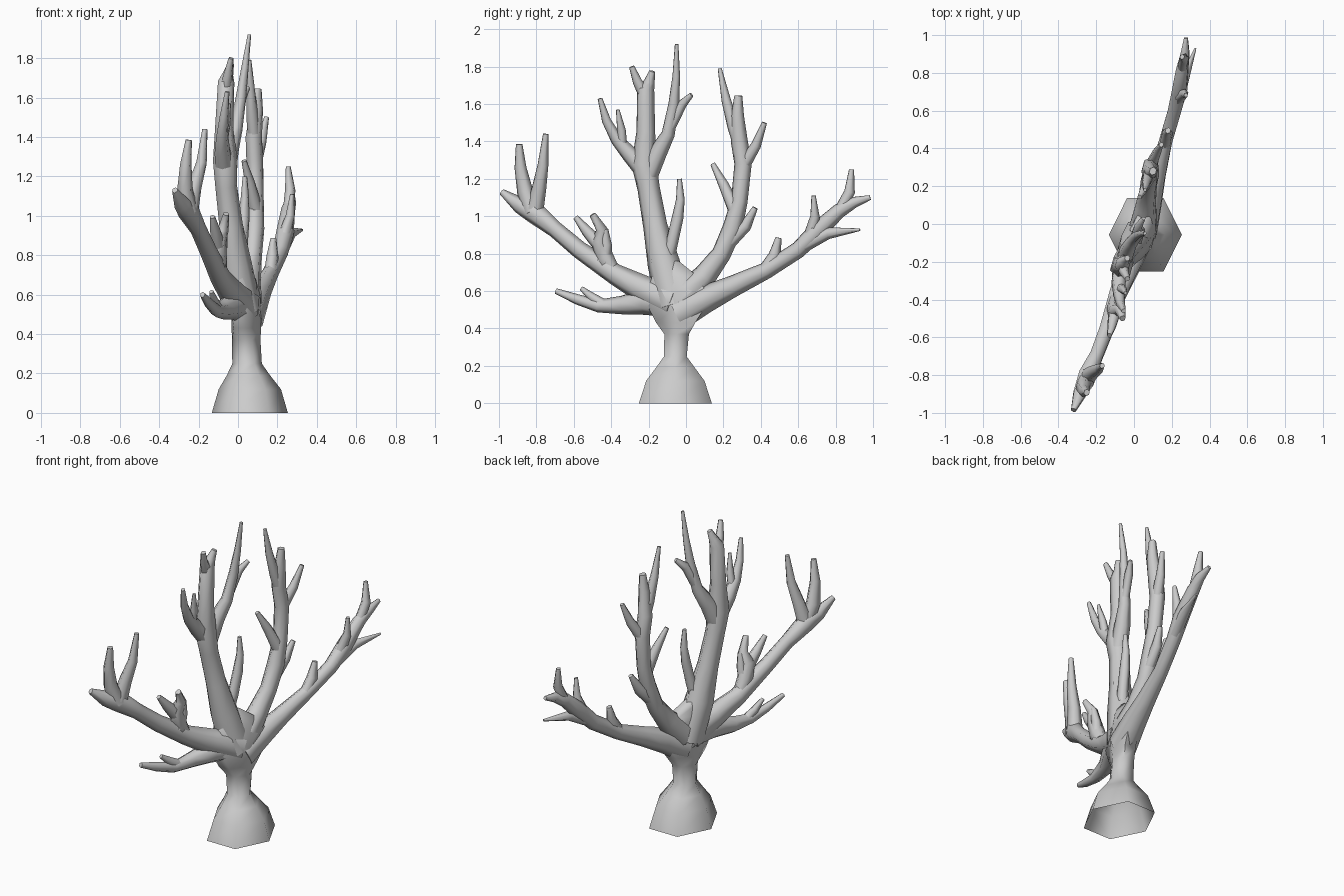
import bpy, bmesh, math
from mathutils import Vector

SIDES = 6
FAN_NORMAL = Vector((1, -0.28, 0)).normalized()


def finish(name, bm):
    bmesh.ops.recalc_face_normals(bm, faces=bm.faces)
    mesh = bpy.data.meshes.new(name)
    bm.to_mesh(mesh)
    bm.free()
    ob = bpy.data.objects.new(name, mesh)
    bpy.context.collection.objects.link(ob)
    bpy.ops.object.select_all(action='DESELECT')
    bpy.context.view_layer.objects.active = ob
    ob.select_set(True)
    bpy.ops.object.shade_smooth_by_angle(angle=math.radians(70))
    return ob


def bridge(bm, rings):
    for a, b in zip(rings, rings[1:]):
        for i in range(SIDES):
            j = (i + 1) % SIDES
            bm.faces.new((a[i], a[j], b[j], b[i]))


def tube(bm, pts):
    """Six-sided tapering tube through (x, y, z, radius) points."""
    pos = [Vector(p[:3]) for p in pts]
    rings = []
    for i, p in enumerate(pts):
        t = (pos[min(i + 1, len(pos) - 1)] - pos[max(i - 1, 0)]).normalized()
        u = t.cross(FAN_NORMAL).normalized()
        v = t.cross(u)
        ring = []
        for k in range(SIDES):
            a = math.tau * k / SIDES
            ring.append(bm.verts.new(pos[i] + p[3] * (math.cos(a) * u + 0.9 * math.sin(a) * v)))
        rings.append(ring)
    bridge(bm, rings)
    bm.faces.new(rings[0])
    bm.faces.new(rings[-1])


def limb(name, *paths):
    bm = bmesh.new()
    for path in paths:
        tube(bm, path)
    finish(name, bm)


# Flared foot, neck and flattened hub: (z, cx, cy, rx, ry, fan shear)
bm = bmesh.new()
rings = []
for z, cx, cy, rx, ry, sh in [
        (0, .06, -.057, .193, .225, 0), (.12, .06, -.057, .158, .18, 0),
        (.19, .053, -.057, .11, .12, 0), (.25, .046, -.057, .075, .07, 0),
        (.37, .042, -.05, .072, .076, .1), (.43, .042, -.055, .075, .12, .25),
        (.52, .045, -.05, .072, .18, .28), (.6, .04, -.05, .072, .18, .28),
        (.68, .025, -.06, .065, .14, .28), (.76, 0, -.09, .045, .06, .28)]:
    ring = []
    for k in range(SIDES):
        a = math.tau * k / SIDES
        dy = ry * math.sin(a)
        ring.append(bm.verts.new((cx + rx * math.cos(a) + sh * dy, cy + dy, z)))
    rings.append(ring)
bridge(bm, rings)
bm.faces.new(rings[-1])
finish("trunk_base", bm)

# Tall central limb
limb("centre_limb",
     [(.03, -.06, .52, .1), (-.01, -.12, .75, .09), (-.035, -.165, .95, .067),
      (-.06, -.2, 1.15, .062), (-.065, -.225, 1.28, .07), (-.07, -.215, 1.45, .052),
      (-.06, -.215, 1.68, .047), (-.05, -.195, 1.72, .03), (-.035, -.18, 1.775, .017)],
     [(-.06, -.225, 1.66, .035), (-.05, -.26, 1.72, .026), (-.035, -.29, 1.8, .015)],
     [(-.06, -.21, 1.2, .055), (-.04, -.15, 1.34, .05), (-.01, -.095, 1.44, .037),
      (.015, -.065, 1.6, .03), (.035, -.052, 1.75, .021), (.058, -.05, 1.92, .01)],
     [(-.005, -.09, 1.46, .028), (.02, -.02, 1.6, .026), (.05, .03, 1.65, .013)],
     [(-.065, -.21, 1.23, .055), (-.08, -.3, 1.33, .045), (-.08, -.37, 1.41, .034),
      (-.07, -.425, 1.51, .025), (-.055, -.46, 1.63, .013)],
     [(-.08, -.34, 1.36, .028), (-.06, -.345, 1.46, .024), (-.045, -.365, 1.57, .01)])

limb("centre_twig",
     [(-.005, -.11, .74, .045), (.02, -.075, .86, .034), (.03, -.045, .99, .032),
      (.035, -.03, 1.09, .024), (.035, -.035, 1.2, .013)])

# Long outer limb on the -y side
limb("left_outer_limb",
     [(.03, -.06, .54, .1), (-.03, -.23, .61, .075), (-.09, -.38, .69, .057),
      (-.15, -.57, .82, .048), (-.2, -.7, .93, .045), (-.25, -.81, 1.02, .06),
      (-.285, -.89, 1.06, .045), (-.32, -.985, 1.13, .017)],
     [(-.245, -.82, 1.02, .05), (-.27, -.86, 1.13, .045), (-.265, -.885, 1.26, .033),
      (-.25, -.892, 1.385, .018)],
     [(-.245, -.81, 1.03, .05), (-.22, -.785, 1.15, .04), (-.185, -.765, 1.27, .03),
      (-.168, -.75, 1.44, .015)])

limb("left_inner_twig",
     [(-.09, -.38, .68, .04), (-.1, -.435, .78, .05), (-.1, -.465, .87, .045),
      (-.075, -.45, .93, .032), (-.06, -.5, 1.01, .018)],
     [(-.1, -.455, .84, .042), (-.115, -.53, .92, .03), (-.13, -.59, .995, .015)],
     [(-.1, -.44, .76, .045), (-.08, -.425, .85, .03), (-.07, -.435, .93, .02)])

limb("left_low_limb",
     [(.03, -.05, .54, .09), (-.03, -.22, .545, .072), (-.08, -.34, .525, .05),
      (-.11, -.47, .52, .034), (-.145, -.58, .555, .028), (-.18, -.695, .6, .015)],
     [(-.1, -.43, .52, .032), (-.12, -.5, .565, .025), (-.135, -.56, .615, .012)])

# Upright limb on the +y side
limb("right_inner_limb",
     [(.045, -.02, .56, .09), (.06, .1, .68, .065), (.075, .19, .8, .053),
      (.085, .25, .94, .055), (.09, .285, 1.08, .046), (.085, .305, 1.28, .048),
      (.08, .285, 1.4, .047), (.095, .275, 1.54, .036), (.1, .28, 1.645, .022)],
     [(.085, .29, 1.37, .036), (.075, .255, 1.48, .035), (.065, .215, 1.62, .026),
      (.058, .18, 1.79, .011)],
     [(.085, .3, 1.26, .038), (.12, .375, 1.38, .028), (.145, .42, 1.5, .014)],
     [(.09, .265, 1.03, .04), (.06, .2, 1.17, .028), (.03, .143, 1.28, .014)],
     [(.08, .21, .84, .04), (.1, .32, .95, .033), (.12, .37, 1.045, .015)])

# Long outer limb on the +y side
limb("right_outer_limb",
     [(.05, -.04, .48, .09), (.085, .1, .555, .075), (.12, .25, .625, .058),
      (.165, .43, .71, .045), (.215, .6, .82, .045), (.24, .7, .92, .05),
      (.255, .82, 1.03, .04), (.27, .9, 1.075, .03), (.275, .985, 1.1, .013)],
     [(.255, .82, 1.03, .03), (.265, .875, 1.13, .03), (.255, .885, 1.25, .014)],
     [(.23, .66, .88, .038), (.265, .69, 1.0, .026), (.275, .682, 1.11, .012)],
     [(.225, .62, .84, .04), (.265, .76, .91, .032), (.325, .93, .928, .007)],
     [(.165, .42, .71, .036), (.175, .475, .79, .035), (.18, .495, .885, .017)])
